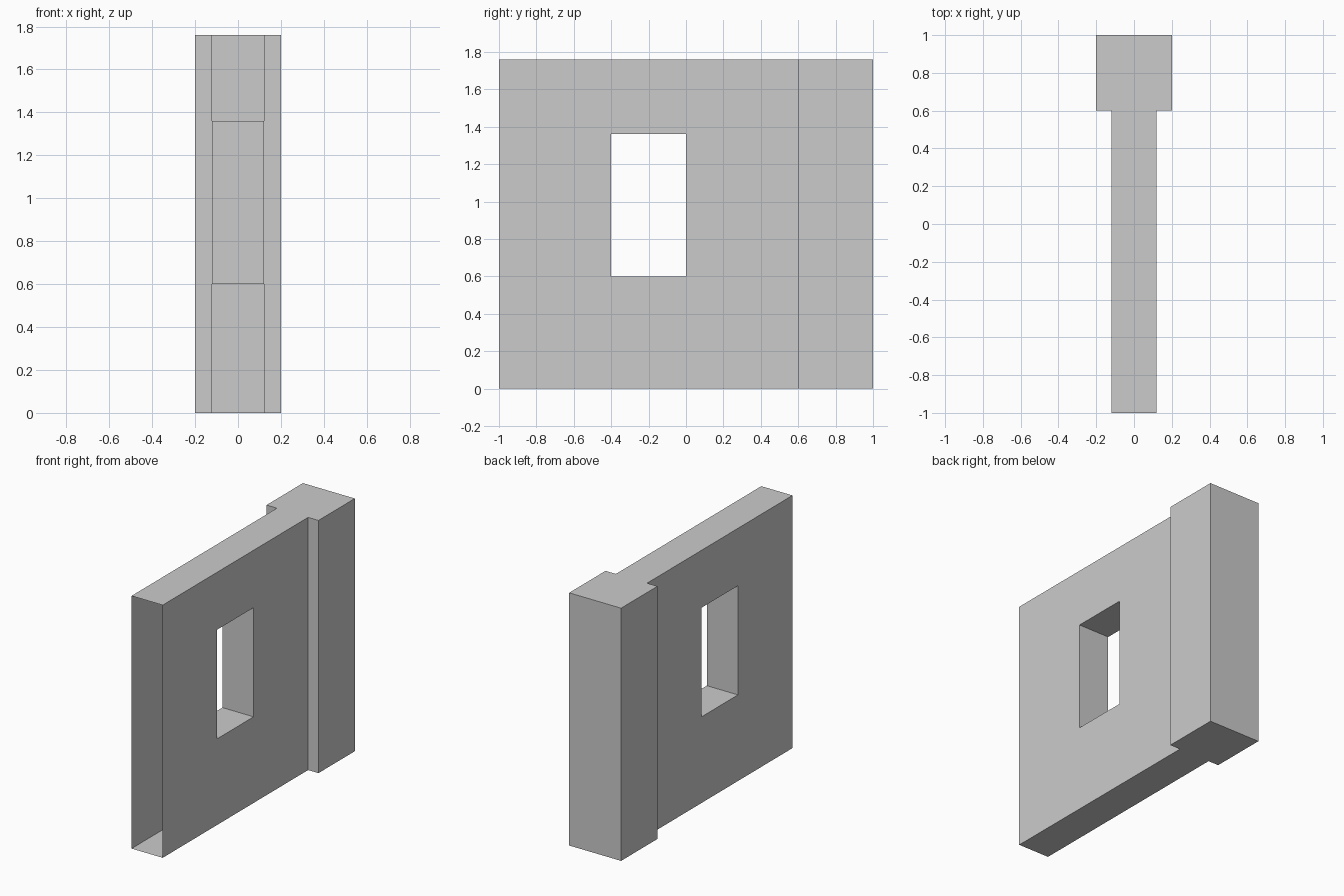
import bpy
import bmesh

cube = bpy.data.objects.get("Cube")
if cube:
    bpy.data.objects.remove(cube, do_unlink=True)

HEIGHT = 1.76
WALL, POST = 0.12, 0.2             # half thicknesses
FRONT, STEP, BACK = -1.0, 0.6, 1.0
WIN_Y, WIN_Z = (-0.4, 0.0), (0.6, 1.36)

# Plain grey material
grey = bpy.data.materials.new("plain_grey")
grey.use_nodes = True
colour = (0.6, 0.6, 0.6, 1.0)
grey.diffuse_color = colour
grey.node_tree.nodes["Principled BSDF"].inputs["Base Color"].default_value = colour

# T-shaped plan: thin wall running into a thicker end post
half = [(WALL, FRONT), (WALL, STEP), (POST, STEP), (POST, BACK)]
plan = half + [(-x, y) for x, y in reversed(half)]

bm = bmesh.new()
base = bm.faces.new([bm.verts.new((x, y, 0)) for x, y in plan])
result = bmesh.ops.extrude_face_region(bm, geom=[base], use_keep_orig=True)
top = [v for v in result["geom"] if isinstance(v, bmesh.types.BMVert)]
bmesh.ops.translate(bm, verts=top, vec=(0, 0, HEIGHT))

# The front end of the hollow wall is open
bm.normal_update()
open_end = [f for f in bm.faces if f.calc_center_median().y < FRONT + 0.01]
bmesh.ops.delete(bm, geom=open_end, context='FACES')


def wall_sides():
    return [f for f in bm.faces
            if all(abs(abs(v.co.x) - WALL) < 0.001 for v in f.verts)
            and abs(f.normal.x) > 0.9]


# Slice both wall sides along the window edges
cuts = [((0, y, 0), (0, 1, 0)) for y in WIN_Y]
cuts += [((0, 0, z), (0, 0, 1)) for z in WIN_Z]
for point, normal in cuts:
    bm.normal_update()
    sides = wall_sides()
    geom = set(sides)
    for f in sides:
        geom.update(f.edges, f.verts)
    bmesh.ops.bisect_plane(bm, geom=list(geom), plane_co=point, plane_no=normal)

# Remove the window panels and join the two openings with a reveal
bm.normal_update()
panels = []
for f in wall_sides():
    c = f.calc_center_median()
    if WIN_Y[0] < c.y < WIN_Y[1] and WIN_Z[0] < c.z < WIN_Z[1]:
        panels.append(f)
rims = [e for f in panels for e in f.edges]
bmesh.ops.delete(bm, geom=panels, context='FACES_ONLY')
bmesh.ops.bridge_loops(bm, edges=rims)
bmesh.ops.recalc_face_normals(bm, faces=bm.faces)

mesh = bpy.data.meshes.new("wall_with_window")
bm.to_mesh(mesh)
bm.free()
mesh.materials.append(grey)
wall = bpy.data.objects.new("wall_with_window", mesh)
bpy.context.collection.objects.link(wall)
